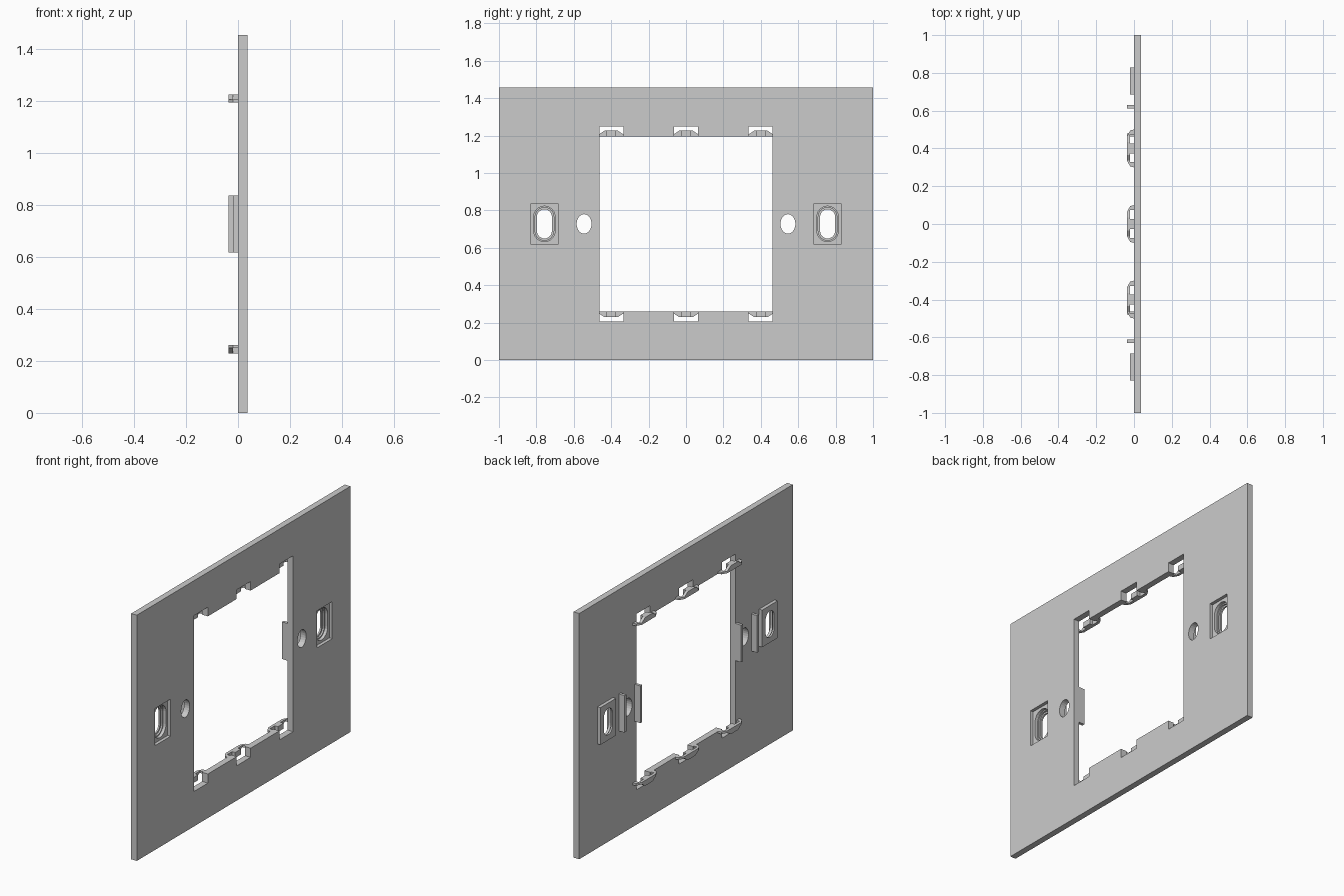
import bpy, bmesh, math
from mathutils import Vector

if "Cube" in bpy.data.objects:
    bpy.data.objects.remove(bpy.data.objects["Cube"])

grey = bpy.data.materials.new("light grey")
grey.use_nodes = True
COLOUR = (0.6, 0.6, 0.6, 1)
grey.diffuse_color = COLOUR
grey.node_tree.nodes["Principled BSDF"].inputs["Base Color"].default_value = COLOUR

MID = 0.728      # height of the plate's centre
FRONT = 0.037    # thickness of the plate


def prism(name, points, low, high, axis="X"):
    """Extrude an outline: (y, z) points along X, or (x, y) points along Z."""
    bm = bmesh.new()
    if axis == "X":
        base, step = [(low, a, b) for a, b in points], (high - low, 0, 0)
    else:
        base, step = [(a, b, low) for a, b in points], (0, 0, high - low)
    face = bm.faces.new([bm.verts.new(p) for p in base])
    grown = bmesh.ops.extrude_face_region(bm, geom=[face])["geom"]
    verts = [v for v in grown if isinstance(v, bmesh.types.BMVert)]
    bmesh.ops.translate(bm, verts=verts, vec=Vector(step))
    bmesh.ops.recalc_face_normals(bm, faces=bm.faces)
    mesh = bpy.data.meshes.new(name)
    bm.to_mesh(mesh)
    bm.free()
    mesh.materials.append(grey)
    obj = bpy.data.objects.new(name, mesh)
    bpy.context.collection.objects.link(obj)
    return obj


def box(name, x, y, z):
    outline = [(y[0], z[0]), (y[1], z[0]), (y[1], z[1]), (y[0], z[1])]
    return prism(name, outline, *x)


def oval(y, half_width, half_height, round_height, n=12):
    """Outline with rounded ends; straight sides fill the remaining height."""
    straight = half_height - round_height
    points = []
    for end in (0, 1):
        for i in range(n + 1):
            a = math.pi * (end + i / n)
            shift = -straight if end else straight
            points.append((y + half_width * math.cos(a),
                           MID + shift + round_height * math.sin(a)))
    if straight < 1e-6:
        points = points[:n] + points[n + 1:-1]
    return points


def combine(obj, tools, operation="DIFFERENCE"):
    for tool in tools:
        mod = obj.modifiers.new("shape", "BOOLEAN")
        mod.operation, mod.solver, mod.object = operation, "EXACT", tool
    graph = bpy.context.evaluated_depsgraph_get()
    mesh = bpy.data.meshes.new_from_object(obj.evaluated_get(graph))
    obj.modifiers.clear()
    obj.data = mesh
    for tool in tools:
        bpy.data.objects.remove(tool)


# Wall plate with the large opening and clip notches
plate = box("plate", (0, FRONT), (-1, 1), (0, 2 * MID))
through = (-0.1, 0.1)
cutters = [box("cutter", through, (-0.463, 0.463), (MID - 0.467, MID + 0.467))]
for y in (-0.4, 0, 0.4):
    reach = (max(y - 0.065, -0.463), min(y + 0.065, 0.463))
    for s in (-1, 1):
        ends = sorted((MID + s * 0.44, MID + s * 0.521))
        cutters.append(box("cutter", through, reach, ends))

for s, side in ((1, "back"), (-1, "front")):
    # Round screw hole, recessed pocket and slot
    y = s * 0.757
    span = (y - 0.0725, y + 0.0725)
    height = (MID - 0.11, MID + 0.11)
    cutters += [prism("cutter", oval(s * 0.545, 0.04, 0.052, 0.052), *through),
                box("cutter", (0.018, 0.1), span, height),
                prism("cutter", oval(y, 0.057, 0.095, 0.057), *through)]

    # Slotted backing behind the pocket
    backing = box(side + "_slot_backing", (-0.02, 0), span, height)
    combine(backing, [prism("cutter", oval(y, 0.05, 0.088, 0.05), -0.01, 0.1),
                      prism("cutter", oval(y, 0.04, 0.078, 0.04), *through)])

    # Upright ribs on either side of the screw hole
    for name, inner in (("opening_rib", 0.463), ("outer_rib", 0.612)):
        box(f"{side}_{name}", (-FRONT, 0),
            sorted((s * inner, s * (inner + 0.017))), height)
combine(plate, cutters)

# Bowed snap clips along the top and bottom of the opening
for s, row in ((1, "top"), (-1, "bottom")):
    for i, y in enumerate((-0.4, 0, 0.4)):
        edge = MID + s * 0.467
        half = [(0.1, 0), (0.1, 0.012), (0.065, 0.012), (0.035, 0.032)]
        arch = half + [(-a, b) for a, b in reversed(half)]
        clip = prism(f"{row}_clip_{i + 1}",
                     [(y + a, edge + s * b) for a, b in arch], -0.05, 0.01)
        bow = [(0, y - 0.1), (-0.02, y - 0.095), (-FRONT, y - 0.065),
               (-FRONT, y + 0.065), (-0.02, y + 0.095), (0, y + 0.1)]
        combine(clip, [prism("cutter", bow, 0, 2, "Z")], "INTERSECT")
        windows = [box("cutter", (-0.02, 0.1), sorted((y + t * 0.027, y + t * 0.073)), (0, 2))
                   for t in (-1, 1)]
        combine(clip, windows)
